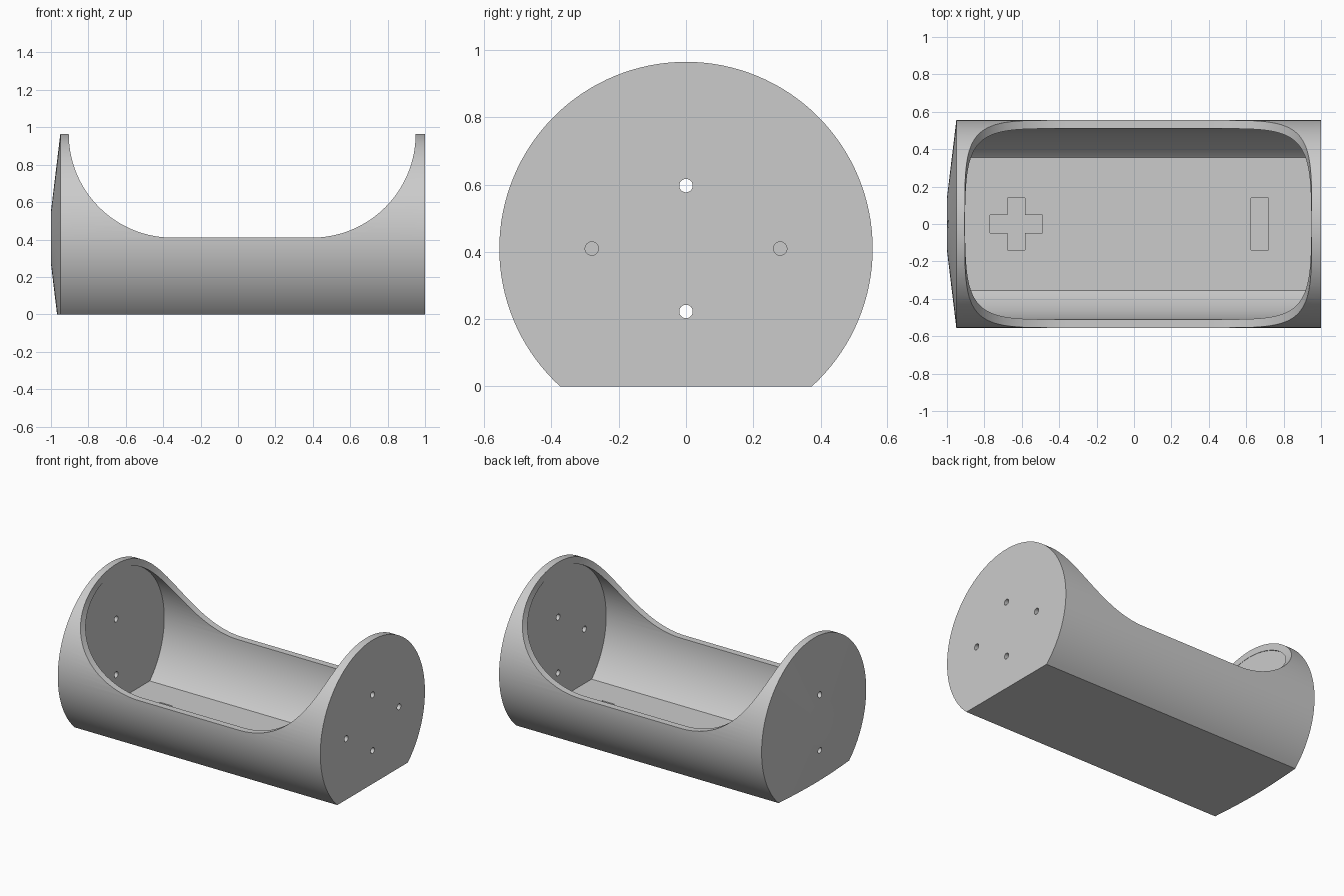
import bpy, bmesh, math
from mathutils import Matrix, Vector

if "Cube" in bpy.data.objects:
    bpy.data.objects.remove(bpy.data.objects["Cube"])

AXIS_Z = 0.41            # height of the barrel axis
R_OUT, R_IN = 0.555, 0.51
SEG = 128

grey = bpy.data.materials.new("light_grey")
grey.use_nodes = True
grey.diffuse_color = (0.6, 0.6, 0.6, 1)
grey.node_tree.nodes["Principled BSDF"].inputs["Base Color"].default_value = (0.6, 0.6, 0.6, 1)


def make_object(name, bm):
    bmesh.ops.recalc_face_normals(bm, faces=bm.faces)
    mesh = bpy.data.meshes.new(name)
    bm.to_mesh(mesh)
    bm.free()
    mesh.materials.append(grey)
    obj = bpy.data.objects.new(name, mesh)
    bpy.context.collection.objects.link(obj)
    return obj


def barrel(name, rings, y=0, z=AXIS_Z, seg=SEG, floor=None):
    """Capped rings (x, radius) joined along x, optionally cut flat at a floor height."""
    bm = bmesh.new()
    loops = []
    for x, r in rings:
        angles = [2 * math.pi * i / seg for i in range(seg)]
        loops.append([bm.verts.new((x, y + r * math.sin(a), z + r * math.cos(a))) for a in angles])
    for a, b in zip(loops, loops[1:]):
        for i in range(seg):
            j = (i + 1) % seg
            bm.faces.new((a[i], a[j], b[j], b[i]))
    bm.faces.new(loops[0])
    bm.faces.new(loops[-1])
    if floor is not None:
        bmesh.ops.bisect_plane(bm, geom=bm.verts[:] + bm.edges[:] + bm.faces[:],
                               plane_co=(0, 0, floor), plane_no=(0, 0, 1), clear_inner=True)
        bmesh.ops.holes_fill(bm, edges=[e for e in bm.edges if e.is_boundary])
    return make_object(name, bm)


def prism(name, points, depth):
    """Extrude a closed outline by a depth vector."""
    bm = bmesh.new()
    face = bm.faces.new([bm.verts.new(p) for p in points])
    ext = bmesh.ops.extrude_face_region(bm, geom=[face], use_keep_orig=True)
    verts = [g for g in ext["geom"] if isinstance(g, bmesh.types.BMVert)]
    bmesh.ops.translate(bm, verts=verts, vec=Vector(depth))
    return make_object(name, bm)


def carve(target, cutter):
    """Subtract the cutter and drop it afterwards."""
    cutter.hide_render = True
    mod = target.modifiers.new("carve", "BOOLEAN")
    mod.operation = "DIFFERENCE"
    mod.solver = "EXACT"
    mod.object = cutter
    bpy.context.view_layer.update()
    graph = bpy.context.evaluated_depsgraph_get()
    mesh = bpy.data.meshes.new_from_object(target.evaluated_get(graph))
    target.modifiers.clear()
    target.data = mesh
    bpy.data.objects.remove(cutter)


# Outer shell: flat-bottomed barrel with a shallow cone on one end
shell = barrel("holder_shell", [(-1, 0.14), (-0.95, R_OUT), (1, R_OUT)], floor=0)

# Inner cavity with a flat floor
FLOOR = 0.045
X0, X1 = -0.905, 0.95
carve(shell, barrel("cavity_cutter", [(X0, R_IN), (X1, R_IN)], floor=FLOOR))

# Open top: quarter-round sweeps at both ends
top = AXIS_Z + R_OUT
outline = [(X0, -1, top + 0.1)]
arc = [math.pi / 2 * i / 32 for i in range(33)]
outline += [(X0 + R_OUT * (1 - math.cos(a)), -1, top - R_OUT * math.sin(a)) for a in arc]
outline += [(X1 - R_OUT * (1 - math.cos(a)), -1, top - R_OUT * math.sin(a)) for a in reversed(arc)]
outline.append((X1, -1, top + 0.1))
carve(shell, prism("opening_cutter", outline, (0, 2, 0)))

# Wire holes: upper and lower through both ends, side pair only at the +x end
for y, dz, start in ((0, 0.187, -1.1), (0, -0.187, -1.1), (0.28, 0, 0.8), (-0.28, 0, 0.8)):
    carve(shell, barrel("hole_cutter", [(start, 0.02), (1.1, 0.02)], y, AXIS_Z + dz, 24))

# Recessed polarity marks in the floor
A, B = 0.14, 0.047
quarter = [(A, -B), (A, B), (B, B)]
cross = []
for k in range(4):
    turn = Matrix.Rotation(k * math.pi / 2, 3, "Z")
    cross += [turn @ Vector((x, y, 0)) for x, y in quarter]
bar = [Vector(p) for p in ((-B, -A, 0), (B, -A, 0), (B, A, 0), (-B, A, 0))]
for points, x in ((cross, -0.63), (bar, 0.673)):
    carve(shell, prism("mark_cutter", [p + Vector((x, 0, FLOOR - 0.02)) for p in points], (0, 0, 0.06)))

# Smooth curved walls, crisp edges
bpy.ops.object.select_all(action="DESELECT")
shell.select_set(True)
bpy.context.view_layer.objects.active = shell
bpy.ops.object.shade_smooth_by_angle(angle=math.radians(6))
